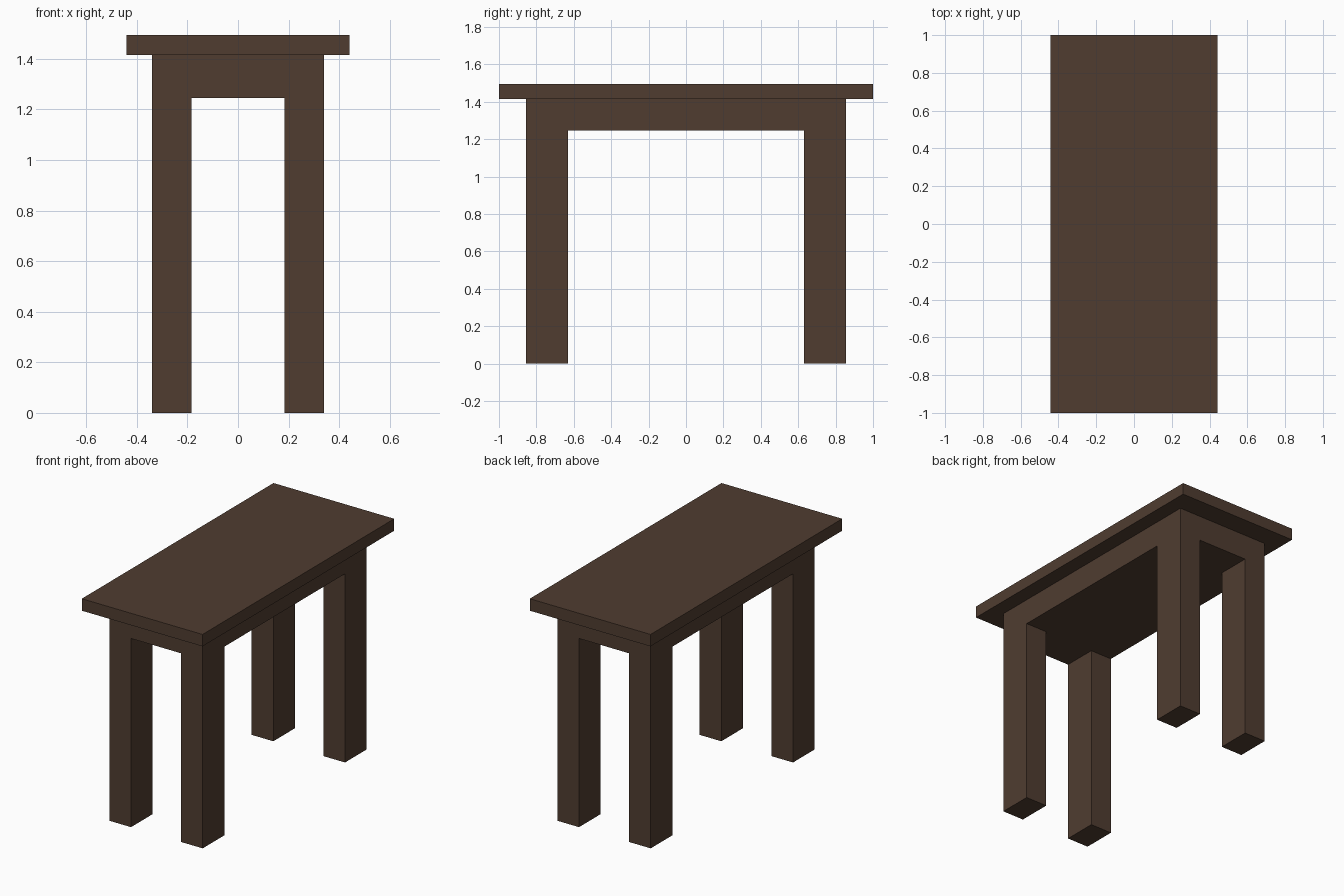
import bpy
import bmesh
from mathutils import Matrix, Vector

if "Cube" in bpy.data.objects:
    bpy.data.objects.remove(bpy.data.objects["Cube"])

wood = bpy.data.materials.new("dark_wood")
wood.diffuse_color = (0.08, 0.046, 0.03, 1)
wood.use_nodes = True
wood.node_tree.nodes["Principled BSDF"].inputs["Base Color"].default_value = wood.diffuse_color


def block(half_x, half_y, z0, z1):
    bm = bmesh.new()
    bmesh.ops.create_cube(bm, size=1, matrix=Matrix.Translation((0, 0, (z0 + z1) / 2))
                          @ Matrix.Diagonal((2 * half_x, 2 * half_y, z1 - z0, 1)))
    return bm


def finish(bm, name):
    bmesh.ops.recalc_face_normals(bm, faces=bm.faces)
    mesh = bpy.data.meshes.new(name)
    bm.to_mesh(mesh)
    bm.free()
    mesh.materials.append(wood)
    bpy.context.collection.objects.link(bpy.data.objects.new(name, mesh))


LEG_X, LEG_Y = 0.183, 0.63      # inner faces of the legs
APRON_Z, TOP_Z = 1.246, 1.416

# Table top slab
finish(block(0.441, 1.0, TOP_Z, 1.495), "table_top")

# Solid apron, cut into a 3 x 3 layout
bm = block(0.341, 0.855, APRON_Z, TOP_Z)
for axis, dist in ((Vector((1, 0, 0)), LEG_X), (Vector((0, 1, 0)), LEG_Y)):
    for side in (-1, 1):
        bmesh.ops.bisect_plane(bm, geom=bm.verts[:] + bm.edges[:] + bm.faces[:],
                               plane_co=axis * dist * side, plane_no=axis)

# Four legs drawn down from the corner faces
bm.normal_update()
corners = []
for f in bm.faces:
    c = f.calc_center_median()
    if f.normal.z < -0.5 and abs(c.x) > LEG_X and abs(c.y) > LEG_Y:
        corners.append(f)
feet = bmesh.ops.extrude_discrete_faces(bm, faces=corners)["faces"]
for v in {v for f in feet for v in f.verts}:
    v.co.z = 0

# Merge flat regions so each side is one clean face
bmesh.ops.dissolve_limit(bm, angle_limit=0.01, verts=bm.verts[:], edges=bm.edges[:])
finish(bm, "apron_and_legs")
